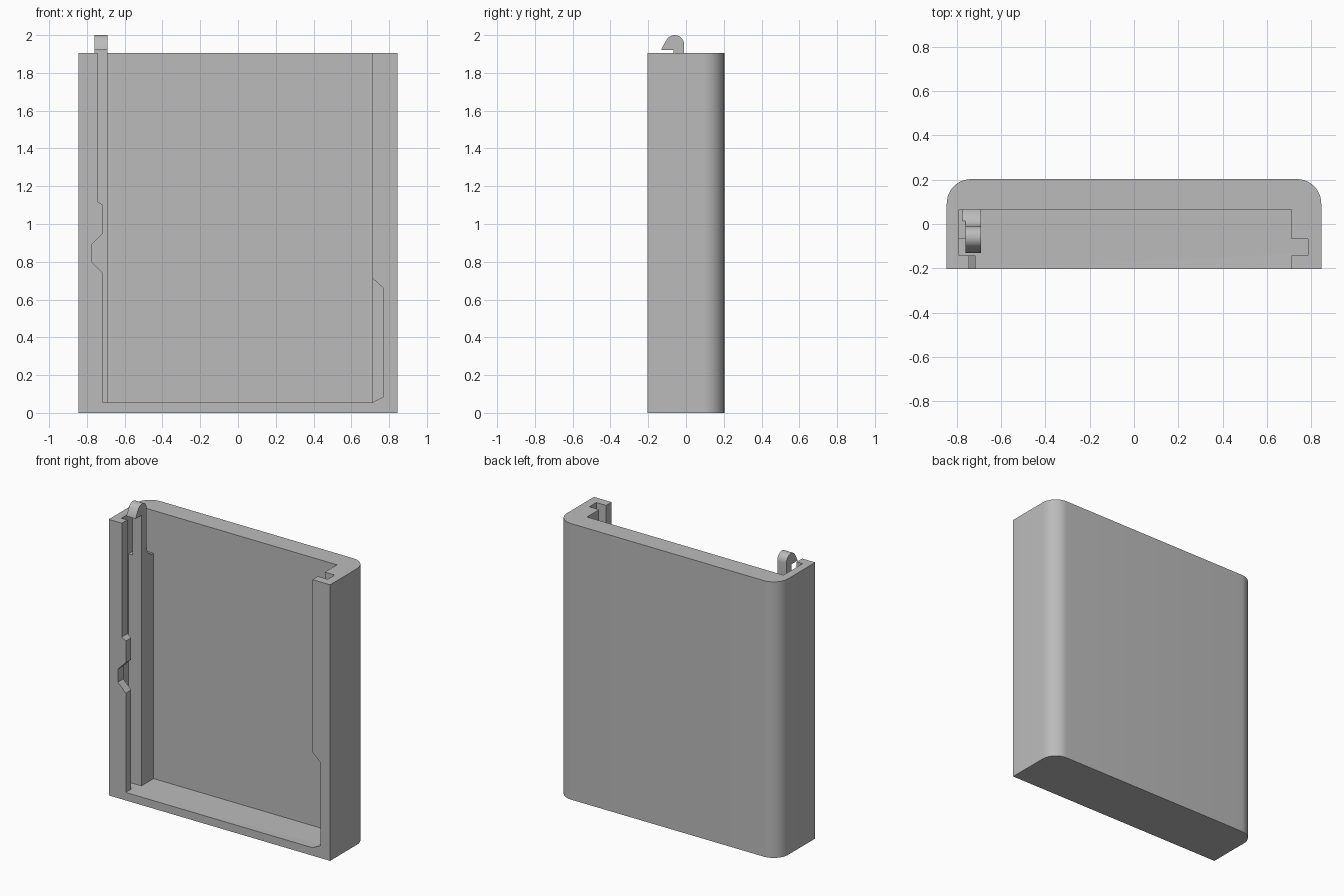
import bpy, bmesh, math
from mathutils import Vector

if "Cube" in bpy.data.objects:
    bpy.data.objects.remove(bpy.data.objects["Cube"])

grey = bpy.data.materials.new("plain grey")
grey.diffuse_color = (0.5, 0.5, 0.5, 1)
grey.use_nodes = True
grey.node_tree.nodes["Principled BSDF"].inputs["Base Color"].default_value = grey.diffuse_color


def prism(name, pts, axis, lo, hi):
    """Extrude a 2D outline along axis: 'x' takes (y,z), 'y' takes (x,z), 'z' takes (x,y)."""
    place = {"x": lambda a, b, t: Vector((t, a, b)),
             "y": lambda a, b, t: Vector((a, t, b)),
             "z": lambda a, b, t: Vector((a, b, t))}[axis]
    bm = bmesh.new()
    face = bm.faces.new([bm.verts.new(place(a, b, lo)) for a, b in pts])
    ext = bmesh.ops.extrude_face_region(bm, geom=[face])
    shift = place(0, 0, hi - lo)
    for v in ext["geom"]:
        if isinstance(v, bmesh.types.BMVert):
            v.co += shift
    bmesh.ops.recalc_face_normals(bm, faces=bm.faces[:])
    mesh = bpy.data.meshes.new(name)
    bm.to_mesh(mesh)
    bm.free()
    mesh.materials.append(grey)
    obj = bpy.data.objects.new(name, mesh)
    bpy.context.collection.objects.link(obj)
    return obj


def arc(cx, cy, r, start, end, n=12):
    angles = [math.radians(start + (end - start) * i / n) for i in range(n + 1)]
    return [(cx + r * math.cos(a), cy + r * math.sin(a)) for a in angles]


def rect(x0, y0, x1, y1):
    return [(x0, y0), (x1, y0), (x1, y1), (x0, y1)]


def smooth(obj):
    bpy.ops.object.select_all(action="DESELECT")
    obj.select_set(True)
    bpy.context.view_layer.objects.active = obj
    bpy.ops.object.shade_smooth_by_angle(angle=math.radians(30))


W, D, H = 0.845, 0.2025, 1.905     # half width, half depth, case height
FLOOR, OVER = 0.055, 2.1

# Case block with rounded rear corners
R = 0.11
case = prism("case", [(-W, -D), (W, -D)] + arc(W - R, D - R, R, 0, 90)
             + arc(R - W, D - R, R, 90, 180), "z", 0, H)

# Front opening with stepped and notched lip edges
lip = [(-0.715, FLOOR), (0.71, FLOOR), (0.77, 0.085), (0.77, 0.66), (0.71, 0.715),
       (0.71, OVER), (-0.745, OVER), (-0.745, 1.12), (-0.715, 1.10), (-0.715, 0.95),
       (-0.775, 0.89), (-0.775, 0.80), (-0.715, 0.74)]
# Space behind the latch arm, with a filleted floor
relief = arc(0.065, 1.685, 0.075, 180, 270) + [(0.065, OVER), (-0.01, OVER)]

cutters = [
    prism("cavity_cutter", rect(-0.69, -0.13, 0.71, 0.065), "z", FLOOR, OVER),
    prism("groove_cutter", rect(-0.79, -0.143, 0.785, -0.067), "z", FLOOR, OVER),
    prism("lip_cutter", lip, "y", -0.3, -0.12),
    prism("slot_cutter", rect(-0.79, -0.10, -0.76, 0.065), "z", 1.63, OVER),
    prism("relief_cutter", relief, "x", -0.775, -0.66),
]
for cutter in cutters:
    mod = case.modifiers.new(cutter.name, "BOOLEAN")
    mod.operation, mod.solver, mod.object = "DIFFERENCE", "EXACT", cutter
    bpy.context.view_layer.objects.active = case
    bpy.ops.object.modifier_apply(modifier=mod.name)
    bpy.data.objects.remove(cutter, do_unlink=True)
smooth(case)

# Latch hook on top of the spring arm
hook = prism("latch_hook", [(-0.067, H), (-0.01, H)] + arc(-0.06, 1.95, 0.05, 0, 145)
             + [(-0.13, 1.927), (-0.13, 1.922), (-0.067, 1.922)], "x", -0.76, -0.69)
smooth(hook)
